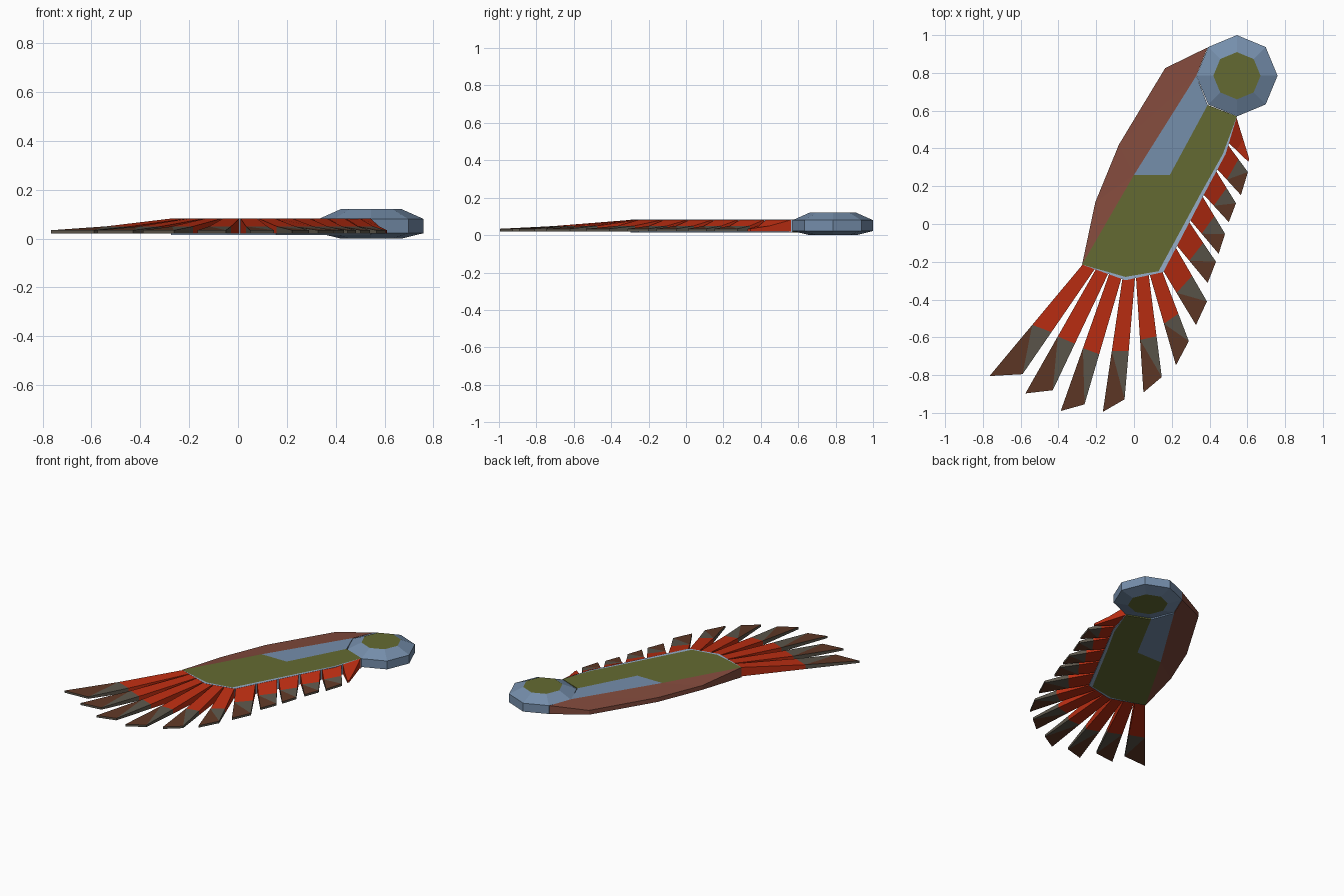
import bpy, bmesh, math
from mathutils import Vector

if "Cube" in bpy.data.objects:
    bpy.data.objects.remove(bpy.data.objects["Cube"])


def mat(name, r, g, b):
    lin = lambda c: (c / 255 / 12.92) if c < 11 else ((c / 255 + 0.055) / 1.055) ** 2.4
    m = bpy.data.materials.new(name)
    m.diffuse_color = (lin(r), lin(g), lin(b), 1)
    m.use_nodes = True
    m.node_tree.nodes["Principled BSDF"].inputs["Base Color"].default_value = m.diffuse_color
    return m


MATS = [mat("steel blue", 117, 142, 171), mat("olive green", 100, 106, 50),
        mat("russet brown", 130, 74, 60), mat("feather red", 190, 46, 18),
        mat("dark grey", 92, 86, 75), mat("tip brown", 95, 56, 38),
        mat("pale blue", 150, 173, 200)]
BLUE, OLIVE, RUSSET, RED, GREY, TIP, PALE = range(7)


def finish(name, bm):
    bmesh.ops.recalc_face_normals(bm, faces=bm.faces[:])
    me = bpy.data.meshes.new(name)
    bm.to_mesh(me)
    bm.free()
    for m in MATS:
        me.materials.append(m)
    ob = bpy.data.objects.new(name, me)
    bpy.context.collection.objects.link(ob)


def slab(name, pts, cells):
    """Solid from plan points (x, y, low, high) and cells (ids, face colour, wall colour)."""
    bm = bmesh.new()
    lo = [bm.verts.new((x, y, a)) for x, y, a, b in pts]
    hi = [bm.verts.new((x, y, b)) for x, y, a, b in pts]
    edges = {}
    for ids, top, wall in cells:
        for layer in (lo, hi):
            bm.faces.new([layer[i] for i in ids]).material_index = top
        for a, b in zip(ids, ids[1:] + ids[:1]):
            edges.setdefault(frozenset((a, b)), []).append((a, b, wall))
    for users in edges.values():
        if len(users) == 1:            # outline edge: close it with a wall
            a, b, wall = users[0]
            bm.faces.new((lo[a], lo[b], hi[b], hi[a])).material_index = wall
    finish(name, bm)


# Round shoulder hub: bevelled octagon with olive caps
bm = bmesh.new()
rings = []
for r, z in ((0.125, 0), (0.215, 0.022), (0.215, 0.08), (0.125, 0.12)):
    rings.append([bm.verts.new((0.545 + r * math.cos(k * math.pi / 4),
                                0.785 + r * math.sin(k * math.pi / 4), z)) for k in range(8)])
for a, b in zip(rings, rings[1:]):
    for k in range(8):
        j = (k + 1) % 8
        bm.faces.new((a[k], a[j], b[j], b[k])).material_index = BLUE
for cap in (rings[0], rings[-1]):
    bm.faces.new(cap).material_index = OLIVE
finish("shoulder_hub", bm)

# Wing plate: tapering leading edge, two painted panels and a trailing trim
LO, HI = 0.015, 0.083
leading = [(0.39, 0.935, 0.022, 0.08), (0.165, 0.825, 0.035, 0.065),
           (-0.08, 0.42, 0.035, 0.065), (-0.205, 0.115, 0.035, 0.065)]
inner = [(-0.275, -0.215), (0.33, 0.785), (0, 0.26), (0.19, 0.26), (0.39, 0.63),
         (-0.045, -0.28), (0.13, -0.25), (0.355, 0.165), (0.47, 0.37)]
trail = [(-0.045, -0.298), (0.155, -0.255), (0.375, 0.165), (0.485, 0.37), (0.545, 0.57)]
pts = leading + [(x, y, LO, HI) for x, y in inner + trail]
cells = [(t, RUSSET, RUSSET) for t in ((0, 1, 5), (1, 2, 5), (2, 6, 5), (2, 3, 6), (3, 4, 6))]
cells += [((5, 6, 7, 8), BLUE, BLUE), ((8, 7, 6, 4, 9, 10, 11, 12, 17), OLIVE, OLIVE)]
cells += [(t, PALE, PALE) for t in ((4, 13, 9), (9, 13, 14, 10), (10, 14, 15, 11),
                                    (11, 15, 16, 12), (12, 16, 17))]
slab("wing_plate", pts, cells)


def along(path, t):
    """Point at fraction t of a polyline's length."""
    path = [Vector(p) for p in path]
    d = t * sum((b - a).length for a, b in zip(path, path[1:]))
    for a, b in zip(path, path[1:]):
        n = (b - a).length
        if d <= n:
            break
        d -= n
    return a.lerp(b, min(d / n, 1))


def feather(name, path, i, count, tips, cut, tipped=True):
    rl, rr = along(path, (i + 0.03) / count), along(path, (i + 0.95) / count)
    tl, tr = Vector(tips[:2]), Vector(tips[2:])
    ml, mr = rl.lerp(tl, cut[0]), rr.lerp(tr, cut[1])
    heights = ((0.02, 0.082), (0.02, 0.05), (0.02, 0.034))
    pts = [(p.x, p.y, *heights[k // 2]) for k, p in enumerate((rl, rr, ml, mr, tl, tr))]
    a, b = (GREY, TIP) if tipped else (RED, RED)
    # red shaft, then a tip split diagonally into grey and brown
    slab(name, pts, [((0, 1, 3, 2), RED, RED), ((2, 3, 5), a, a), ((2, 5, 4), b, a)])


# Long feathers fanned around the wing end
long_tips = [(-0.765, -0.805, -0.59, -0.795), (-0.575, -0.897, -0.43, -0.88),
             (-0.388, -0.99, -0.262, -0.955), (-0.165, -0.995, -0.05, -0.928),
             (0.05, -0.892, 0.147, -0.81), (0.222, -0.748, 0.29, -0.62)]
for i, t in enumerate(long_tips):
    feather(f"long_feather_{i + 1}", [inner[0]] + trail[:2], i, 6, t, (0.54, 0.6))

# Short feathers along the trailing edge; the last one has no painted tip
short_tips = [(0.328, -0.535, 0.386, -0.41), (0.39, -0.312, 0.434, -0.2),
              (0.448, -0.158, 0.482, -0.052), (0.502, 0.01, 0.54, 0.11),
              (0.566, 0.153, 0.603, 0.275), (0.605, 0.33, 0.61, 0.345)]
for i, t in enumerate(short_tips):
    feather(f"short_feather_{i + 1}", trail[1:], i, 6, t, (0.4, 0.52), i < 5)
